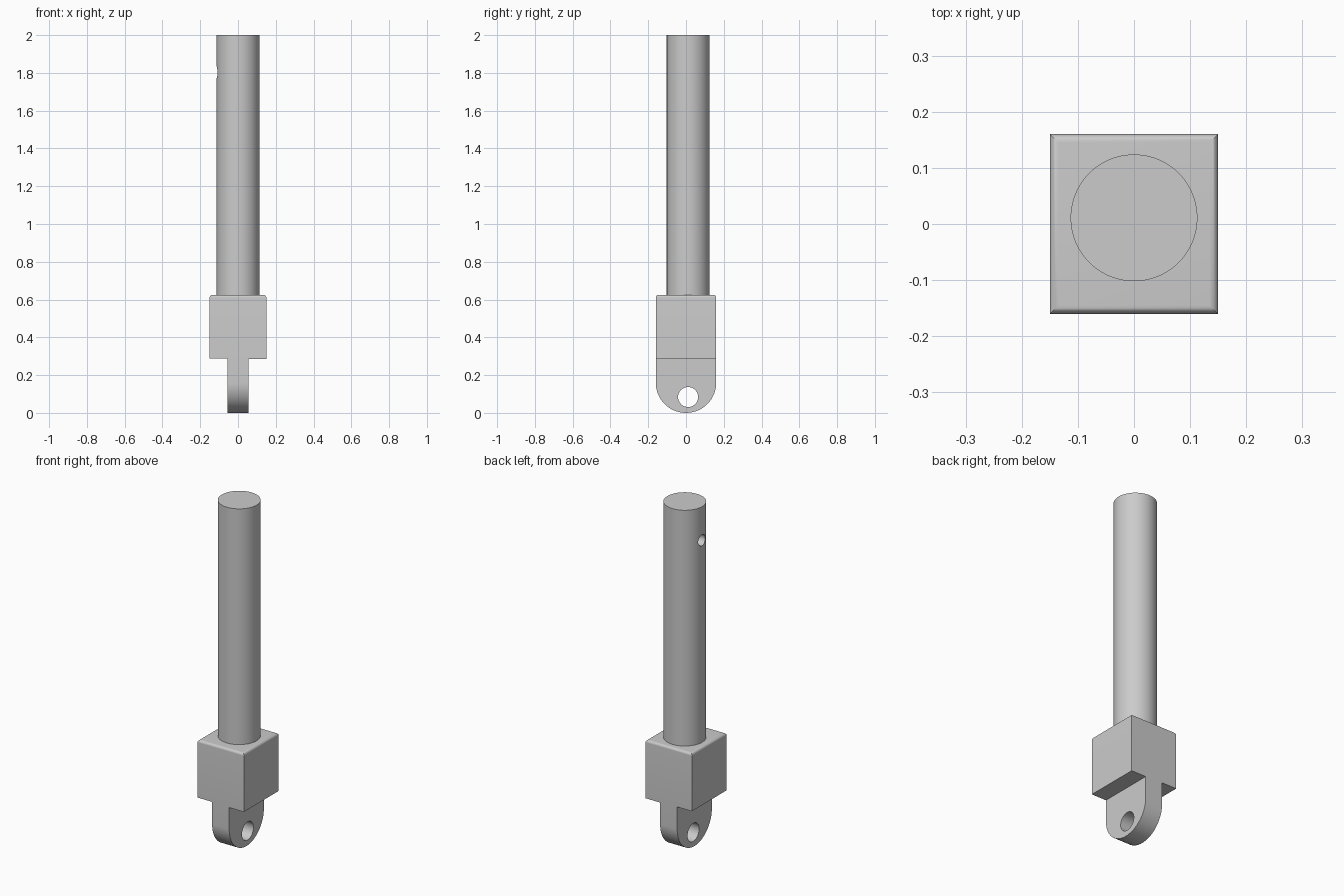
import bpy, bmesh, math

if "Cube" in bpy.data.objects:
    bpy.data.objects.remove(bpy.data.objects["Cube"], do_unlink=True)

HALF_X, HALF_Y, TOP = 0.15, 0.16, 0.625
TAB_X = 0.055
AXIS_Y = 0.011

metal = bpy.data.materials.new("light grey metal")
metal.use_nodes = True
COLOUR = (0.6, 0.6, 0.6, 1)
metal.diffuse_color = COLOUR
metal.node_tree.nodes["Principled BSDF"].inputs["Base Color"].default_value = COLOUR


def activate(obj):
    bpy.ops.object.select_all(action='DESELECT')
    obj.select_set(True)
    bpy.context.view_layer.objects.active = obj


def cylinder(name, radius, length, location, along_x=False, sides=48):
    rotation = (0, math.pi / 2, 0) if along_x else (0, 0, 0)
    bpy.ops.mesh.primitive_cylinder_add(vertices=sides, radius=radius, depth=length,
                                        location=location, rotation=rotation)
    obj = bpy.context.object
    obj.name = name
    return obj


def box(name, low, high):
    bpy.ops.mesh.primitive_cube_add(size=1, location=[(a + b) / 2 for a, b in zip(low, high)])
    obj = bpy.context.object
    obj.name = name
    obj.scale = [b - a for a, b in zip(low, high)]
    return obj


def cut(obj, cutter):
    cutter.hide_render = True
    activate(obj)
    mod = obj.modifiers.new("cut", 'BOOLEAN')
    mod.operation = 'DIFFERENCE'
    mod.solver = 'EXACT'
    mod.object = cutter
    bpy.ops.object.modifier_apply(modifier=mod.name)
    bpy.data.objects.remove(cutter, do_unlink=True)


def finish(obj):
    obj.data.materials.clear()
    obj.data.materials.append(metal)
    activate(obj)
    bpy.ops.object.shade_smooth_by_angle(angle=math.radians(30))


# Clevis head: round-bottomed side profile extruded across x
bm = bmesh.new()
steps = 48
outline = [(HALF_Y, TOP), (-HALF_Y, TOP)]
for i in range(steps + 1):
    a = math.pi * (1 + i / steps)
    outline.append((HALF_Y * math.cos(a), HALF_Y + HALF_Y * math.sin(a)))
face = bm.faces.new([bm.verts.new((-HALF_X, y, z)) for y, z in outline])
swept = bmesh.ops.extrude_face_region(bm, geom=[face])["geom"]
bmesh.ops.translate(bm, vec=(2 * HALF_X, 0, 0),
                    verts=[g for g in swept if isinstance(g, bmesh.types.BMVert)])
bmesh.ops.recalc_face_normals(bm, faces=bm.faces)

# Rounded rim on the top of the head
rim = [e for e in bm.edges if all(v.co.z > TOP - 0.001 for v in e.verts)]
bmesh.ops.bevel(bm, geom=rim, offset=0.015, segments=8, profile=0.5, affect='EDGES')
mesh = bpy.data.meshes.new("clevis_head")
bm.to_mesh(mesh)
bm.free()
head = bpy.data.objects.new("clevis_head", mesh)
bpy.context.collection.objects.link(head)

# Shoulders cut away on both sides, leaving the thin tab
cut(head, box("right_cutter", (-0.3, -0.3, -0.1), (-TAB_X, 0.3, 0.289)))
cut(head, box("left_cutter", (TAB_X, -0.3, -0.1), (0.3, 0.3, 0.285)))

# Pin hole through the tab
cut(head, cylinder("pin_cutter", 0.053, 0.5, (0, AXIS_Y, 0.084), along_x=True))
finish(head)

# Rod with a blind cross hole near the top
rod = cylinder("rod", 0.113, 1.4, (0, AXIS_Y, 1.3), sides=96)
cut(rod, cylinder("cross_hole_cutter", 0.032, 0.2, (-0.113, AXIS_Y, 1.803), along_x=True))
finish(rod)
